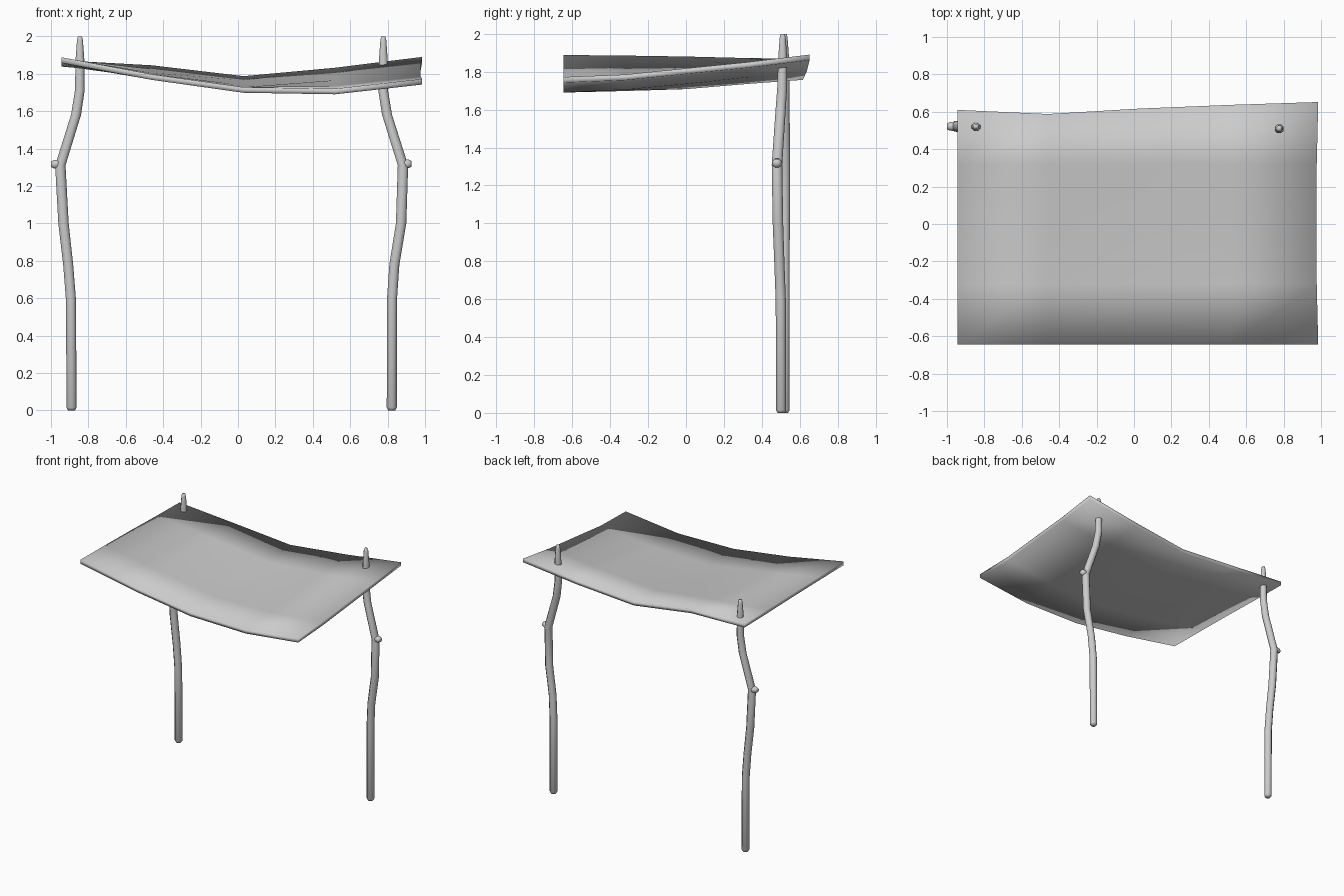
import bpy, bmesh, math
from mathutils import Vector

if "Cube" in bpy.data.objects:
    bpy.data.objects.remove(bpy.data.objects["Cube"])


def finish(name, bm):
    bmesh.ops.recalc_face_normals(bm, faces=bm.faces)
    me = bpy.data.meshes.new(name)
    bm.to_mesh(me)
    bm.free()
    ob = bpy.data.objects.new(name, me)
    bpy.context.collection.objects.link(ob)
    me.shade_smooth()
    return ob


def tube(name, pts, u, v, sides=8):
    """Rings of the given radius along pts (x, y, z, r), capped at both ends."""
    bm = bmesh.new()
    rings = []
    for x, y, z, r in pts:
        ring = []
        for i in range(sides):
            a = 2 * math.pi * (i + 0.5) / sides
            ring.append(bm.verts.new(Vector((x, y, z)) + r * (math.cos(a) * u + math.sin(a) * v)))
        rings.append(ring)
    for a, b in zip(rings, rings[1:]):
        for i in range(sides):
            j = (i + 1) % sides
            bm.faces.new((a[i], a[j], b[j], b[i]))
    bm.faces.new(rings[0])
    bm.faces.new(rings[-1])
    return finish(name, bm)


X, Y, Z = Vector((1, 0, 0)), Vector((0, 1, 0)), Vector((0, 0, 1))

# Crooked wooden poles with pointed tops
tube("left_pole", [
    (-.89, .52, 0, .02), (-.89, .52, .015, .029), (-.893, .52, .59, .029),
    (-.908, .52, .78, .029), (-.933, .52, 1.0, .03), (-.95, .522, 1.31, .03),
    (-.866, .52, 1.58, .029), (-.846, .52, 1.71, .028), (-.845, .52, 1.88, .025),
    (-.845, .52, 1.98, .017), (-.845, .52, 2.0, .012)], X, Y)
tube("right_pole", [
    (.822, .502, 0, .02), (.822, .502, .015, .029), (.823, .5, .59, .029),
    (.836, .493, .78, .029), (.872, .485, 1.0, .03), (.882, .48, 1.31, .03),
    (.797, .498, 1.58, .029), (.776, .507, 1.71, .028), (.777, .51, 1.88, .025),
    (.777, .51, 1.98, .017), (.777, .51, 2.0, .012)], X, Y)

# Broken branch stubs at the pole bends
tube("left_stub", [(-.95, .522, 1.315, .029), (-.985, .522, 1.316, .024),
                   (-1.0, .522, 1.316, .016)], Y, Z)
tube("right_stub", [(.882, .48, 1.315, .029), (.914, .48, 1.318, .024),
                    (.928, .48, 1.318, .016)], Y, Z)

# Sagging awning cloth: heights of the top surface, front row to back row
heights = [
    (1.888, 1.797, 1.728, 1.720, 1.772),
    (1.885, 1.798, 1.728, 1.735, 1.785),
    (1.880, 1.805, 1.738, 1.765, 1.818),
    (1.872, 1.825, 1.765, 1.800, 1.850),
    (1.868, 1.845, 1.787, 1.832, 1.890)]
cols = (-.945, -.46, .03, .52, .985)
rows = (-.645, -.32, 0, .32)
back = (.61, .588, .617, .637, .652)
bm = bmesh.new()
grid = []
for j, row in enumerate(heights):
    ys = back if j == 4 else (rows[j],) * 5
    line = []
    for i, z in enumerate(row):
        x = cols[i] - (.008 if i == 4 and 0 < j < 4 else 0)
        line.append(bm.verts.new((x, ys[i], z)))
    grid.append(line)
for a, b in zip(grid, grid[1:]):
    for i in range(4):
        bm.faces.new((a[i], a[i + 1], b[i + 1], b[i]))
# Underside and rim
top = bm.faces[:]
rim = [e for e in bm.edges if e.is_boundary]
low = {v: bm.verts.new(v.co - Vector((0, 0, .03))) for v in bm.verts[:]}
for f in top:
    bm.faces.new([low[v] for v in reversed(f.verts)])
for e in rim:
    a, b = e.verts
    bm.faces.new((a, b, low[b], low[a]))
finish("awning_cloth", bm)
